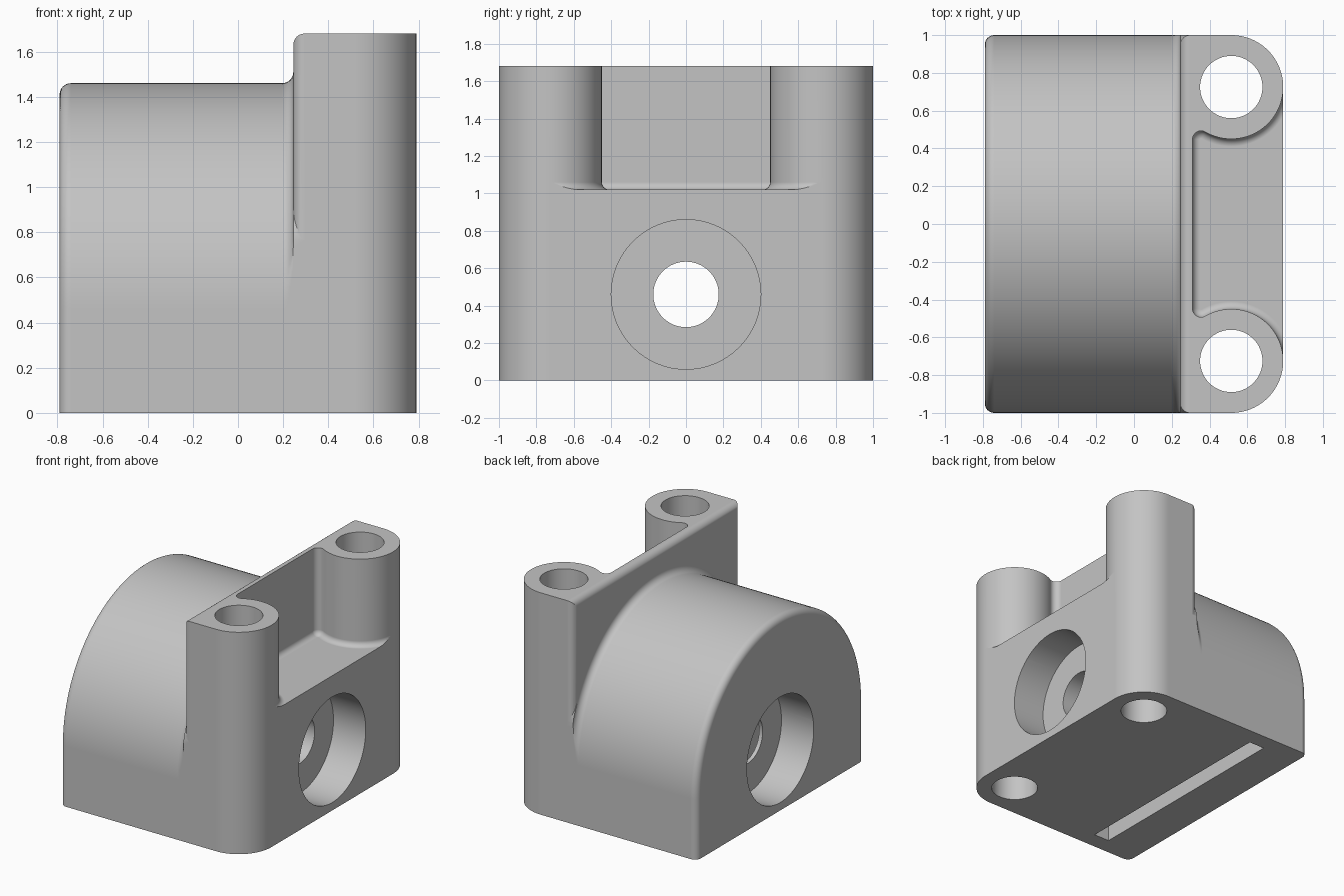
import bpy, bmesh, math
from mathutils import Vector

cube = bpy.data.objects.get("Cube")
if cube:
    bpy.data.objects.remove(cube)

LEFT, RIGHT, FACE = -0.79, 0.79, 0.245   # end faces and flange face
TOP, SHELF, AXIS = 1.68, 1.02, 0.46      # flange top, pocket floor, bore height
BOSS_X, BOSS_Y, BOSS_R = 0.515, 0.725, 0.275
WALL, ROUND, FILLET = 0.31, 0.05, 0.045

grey = bpy.data.materials.new("light_grey")
grey.use_nodes = True
grey.diffuse_color = (0.55, 0.55, 0.55, 1)
grey.node_tree.nodes["Principled BSDF"].inputs["Base Color"].default_value = grey.diffuse_color


def finish(bm, name):
    bmesh.ops.recalc_face_normals(bm, faces=bm.faces)
    mesh = bpy.data.meshes.new(name)
    bm.to_mesh(mesh)
    bm.free()
    mesh.materials.append(grey)
    ob = bpy.data.objects.new(name, mesh)
    bpy.context.collection.objects.link(ob)
    return ob


def loft(rings):
    """Closed solid through rings of equal point count."""
    bm = bmesh.new()
    rows = [[bm.verts.new(p) for p in ring] for ring in rings]
    n = len(rows[0])
    for a, b in zip(rows, rows[1:]):
        for i in range(n):
            j = (i + 1) % n
            bm.faces.new((a[i], a[j], b[j], b[i]))
    bm.faces.new(rows[0])
    bm.faces.new(rows[-1])
    return bm


def arc(cx, cy, r, start, end, steps):
    angles = [math.radians(start + (end - start) * i / steps) for i in range(steps + 1)]
    return [(cx + r * math.cos(a), cy + r * math.sin(a)) for a in angles]


def arch(x, inset, base=0.0):
    """D-shaped section with a half-round top, kept within the width."""
    r = 1 - inset
    pts = [(r, base)] + arc(0, AXIS, r, 0, 180, 96) + [(-r, base)]
    return [(x, max(-1, min(1, y)), z) for y, z in pts]


def cylinder(name, radius, start, end):
    a, b = Vector(start), Vector(end)
    turn = (b - a).to_track_quat('Z', 'Y')
    circle = arc(0, 0, radius, 0, 360, 64)[:-1]
    return finish(loft([[c + turn @ Vector((u, v, 0)) for u, v in circle]
                        for c in (a, b)]), name)


def combine(target, tool, operation):
    """Apply one boolean and discard the tool."""
    mod = target.modifiers.new("combine", 'BOOLEAN')
    mod.operation, mod.solver, mod.object = operation, 'EXACT', tool
    tool.hide_render = True
    bpy.context.view_layer.update()
    graph = bpy.context.evaluated_depsgraph_get()
    mesh = bpy.data.meshes.new_from_object(target.evaluated_get(graph))
    target.modifiers.clear()
    target.data = mesh
    bpy.data.objects.remove(tool)


# Half-round housing: rounded end rim, flared fillet into the flange
quarter = [math.radians(90 * i / 8) for i in range(9)]
sections = [arch(LEFT + ROUND * (1 - math.cos(t)), ROUND * (1 - math.sin(t))) for t in quarter]
sections += [arch(FACE - ROUND + ROUND * math.sin(t), -ROUND * (1 - math.cos(t))) for t in quarter]
sections.append(arch(0.3, -ROUND))
housing = finish(loft(sections), "housing")

# Flange block with large outer corners
outline = [(FACE, -1)] + arc(BOSS_X, -BOSS_Y, BOSS_R, -90, 0, 24)
outline += arc(BOSS_X, BOSS_Y, BOSS_R, 0, 90, 24) + [(FACE, 1)]
bm = loft([[(x, y, z) for x, y in outline] for z in (0, TOP)])
edges = [e for e in bm.edges
         if all(v.co.x < FACE + 0.01 for v in e.verts) and sum(v.co.z for v in e.verts) > 0.1]
bmesh.ops.bevel(bm, geom=edges, offset=ROUND, offset_type='OFFSET', segments=6,
                profile=0.5, affect='EDGES', clamp_overlap=True)
flange = finish(bm, "flange")


# Pocket between the bosses, filleted at its floor and inner corners
def pocket_ring(z, e):
    fx = WALL + FILLET
    fy = BOSS_Y - math.sqrt((BOSS_R + FILLET) ** 2 - (BOSS_X - fx) ** 2)
    meet = math.degrees(math.atan2(BOSS_Y - fy, BOSS_X - fx))
    half = arc(fx, fy, FILLET - e, 180, meet, 10)
    half += arc(BOSS_X, BOSS_Y, BOSS_R + e, meet + 180, 360, 32)[1:]
    half.append((1.0, BOSS_Y))
    ring = half + [(x, -y) for x, y in reversed(half)]
    return [(x, y, z) for x, y in ring]


floor_r = 0.04
levels = [(SHELF + floor_r * (1 - math.cos(t)), floor_r * (1 - math.sin(t))) for t in quarter]
pocket = finish(loft([pocket_ring(z, e) for z, e in levels + [(TOP + 0.2, 0)]]), "pocket_cutter")
combine(flange, pocket, 'DIFFERENCE')

# One solid bracket
combine(housing, flange, 'UNION')
housing.name = "bracket_body"

# Vertical bolt holes
for side in (-1, 1):
    hole = cylinder("bolt_hole", 0.165, (BOSS_X, side * BOSS_Y, -0.2), (BOSS_X, side * BOSS_Y, 2))
    combine(housing, hole, 'DIFFERENCE')

# Slot up from the underside
slot = finish(loft([arch(x, 0.13, -0.1) for x in (-0.49, -0.36)]), "slot_cutter")
combine(housing, slot, 'DIFFERENCE')

# Main bore with a counterbore at each end
combine(housing, cylinder("bore", 0.175, (-1, 0, AXIS), (1, 0, AXIS)), 'DIFFERENCE')
for side in (-1, 1):
    bore = cylinder("counterbore", 0.40, (side * 0.52, 0, AXIS), (side, 0, AXIS))
    combine(housing, bore, 'DIFFERENCE')

# Smooth curves, crisp edges
bpy.ops.object.select_all(action='DESELECT')
housing.select_set(True)
bpy.context.view_layer.objects.active = housing
bpy.ops.object.shade_smooth_by_angle(angle=math.radians(30))
weighted = housing.modifiers.new("even_normals", 'WEIGHTED_NORMAL')
weighted.keep_sharp = True
